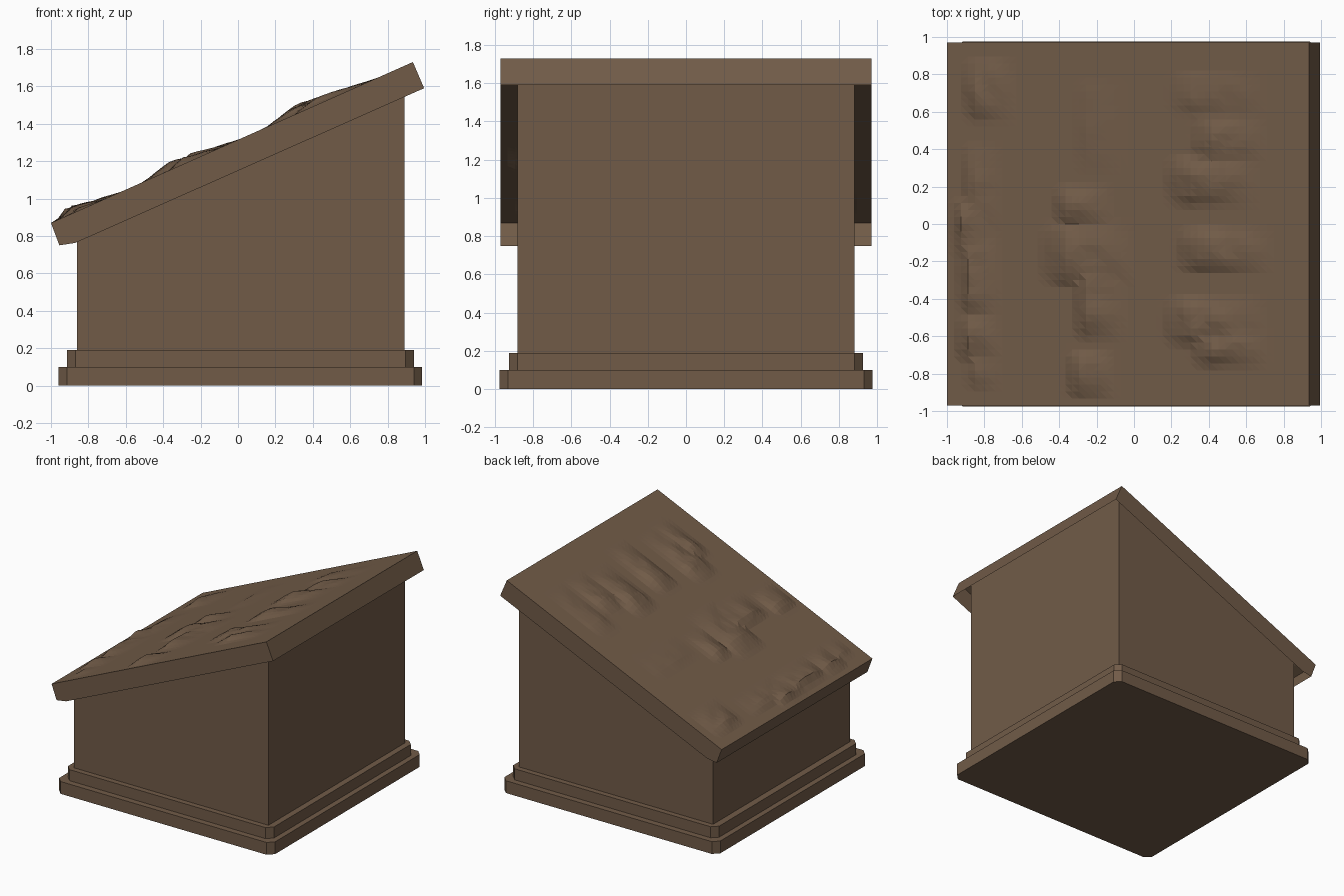
import bpy, bmesh
from mathutils import Vector, noise

if "Cube" in bpy.data.objects:
    bpy.data.objects.remove(bpy.data.objects["Cube"])

wood = bpy.data.materials.new("brown_wood")
wood.diffuse_color = (0.165, 0.105, 0.064, 1)
wood.use_nodes = True
wood.node_tree.nodes["Principled BSDF"].inputs["Base Color"].default_value = wood.diffuse_color


def make(name, verts, faces):
    mesh = bpy.data.meshes.new(name)
    mesh.from_pydata(verts, [], faces)
    mesh.materials.append(wood)
    ob = bpy.data.objects.new(name, mesh)
    bpy.context.collection.objects.link(ob)
    return ob


def plinth(name, x0, x1, y, z0, z1, c=0.045):
    # rectangular step with chamfered vertical corners
    ring = [(x0 + c, -y), (x1 - c, -y), (x1, -y + c), (x1, y - c),
            (x1 - c, y), (x0 + c, y), (x0, y - c), (x0, -y + c)]
    n = len(ring)
    verts = [(a, b, z) for z in (z0, z1) for a, b in ring]
    faces = [(i, (i + 1) % n, n + (i + 1) % n, n + i) for i in range(n)]
    make(name, verts, faces + [tuple(reversed(range(n))), tuple(range(n, 2 * n))])


def top_z(x):
    return 0.87 + (x + 1.0) * 0.86 / 1.935


# Stepped base
plinth("base_lower_step", -0.96, 0.985, 0.975, 0.0, 0.10)
plinth("base_upper_step", -0.915, 0.94, 0.925, 0.10, 0.19)

# Body with slanted top tucked under the desk lid
profile = [(-0.86, 0.19), (0.89, 0.19), (0.89, top_z(0.89) - 0.02), (-0.86, top_z(-0.86) - 0.02)]
make("body", [(x, y, z) for y in (-0.88, 0.88) for x, z in profile],
     [(0, 1, 2, 3), (7, 6, 5, 4)] + [(i, i + 4, (i + 1) % 4 + 4, (i + 1) % 4) for i in range(4)])

# Lid skirt: open underneath, square to the sloping top
W = 0.97
edge = [(-1.0, 0.87), (-0.955, 0.75), (-0.87, 0.763), (0.995, 1.59), (0.935, 1.73)]
make("lid_skirt", [(x, y, z) for y in (-W, W) for x, z in edge],
     [(0, 1, 2, 3, 4), (9, 8, 7, 6, 5), (0, 5, 6, 1), (3, 8, 9, 4)])

# Carved relief: leading edge x, tail x, centre y, half width, height
mounds = [
    (-0.92, -0.63, 0.72, 0.17, 0.035), (-0.97, -0.76, -0.02, 0.17, 0.05),
    (-0.92, -0.72, 0.18, 0.25, 0.03), (-0.94, -0.72, -0.28, 0.25, 0.05),
    (-0.95, -0.72, -0.60, 0.14, 0.045), (-0.90, -0.72, -0.78, 0.10, 0.02),
    (-0.32, -0.06, 0.52, 0.25, 0.012), (-0.44, -0.12, 0.10, 0.10, 0.045),
    (-0.50, 0.00, -0.16, 0.17, 0.055), (-0.33, -0.05, -0.42, 0.20, 0.05),
    (-0.37, -0.10, -0.80, 0.13, 0.045),
    (0.18, 0.70, 0.70, 0.11, 0.022), (0.30, 0.70, 0.45, 0.12, 0.04),
    (0.17, 0.66, 0.23, 0.13, 0.06), (0.22, 0.74, -0.14, 0.12, 0.055),
    (0.15, 0.70, -0.52, 0.13, 0.05), (0.30, 0.72, -0.66, 0.10, 0.05),
]


def relief(x, y):
    h = 0.0
    for x0, x1, yc, w, peak in mounds:
        t, s = (x - x0) / (x1 - x0), abs(y - yc) / w
        if 0 < t < 1 and s < 1:
            rise = t / 0.25 if t < 0.25 else (1 - t) / 0.75
            rough = 0.85 + 0.4 * noise.noise(Vector((x * 9, y * 9, 0)))
            h = max(h, peak * rise * (1 - s * s) * rough)
    return h


# Sloping lid surface as a faceted grid
N = 52
verts = []
for j in range(N + 1):
    for i in range(N + 1):
        x, y = -1.0 + 1.935 * i / N, -W + 2 * W * j / N
        verts.append((x, y, top_z(x) + relief(x, y)))
M = N + 1
lid = make("lid_carved_top", verts,
           [(j * M + i, j * M + i + 1, (j + 1) * M + i + 1, (j + 1) * M + i)
            for j in range(N) for i in range(N)])

# Merge the flat parts of the grid
bm = bmesh.new()
bm.from_mesh(lid.data)
bmesh.ops.dissolve_limit(bm, angle_limit=0.005, verts=bm.verts, edges=bm.edges)
bmesh.ops.triangulate(bm, faces=bm.faces)
bm.to_mesh(lid.data)
bm.free()
